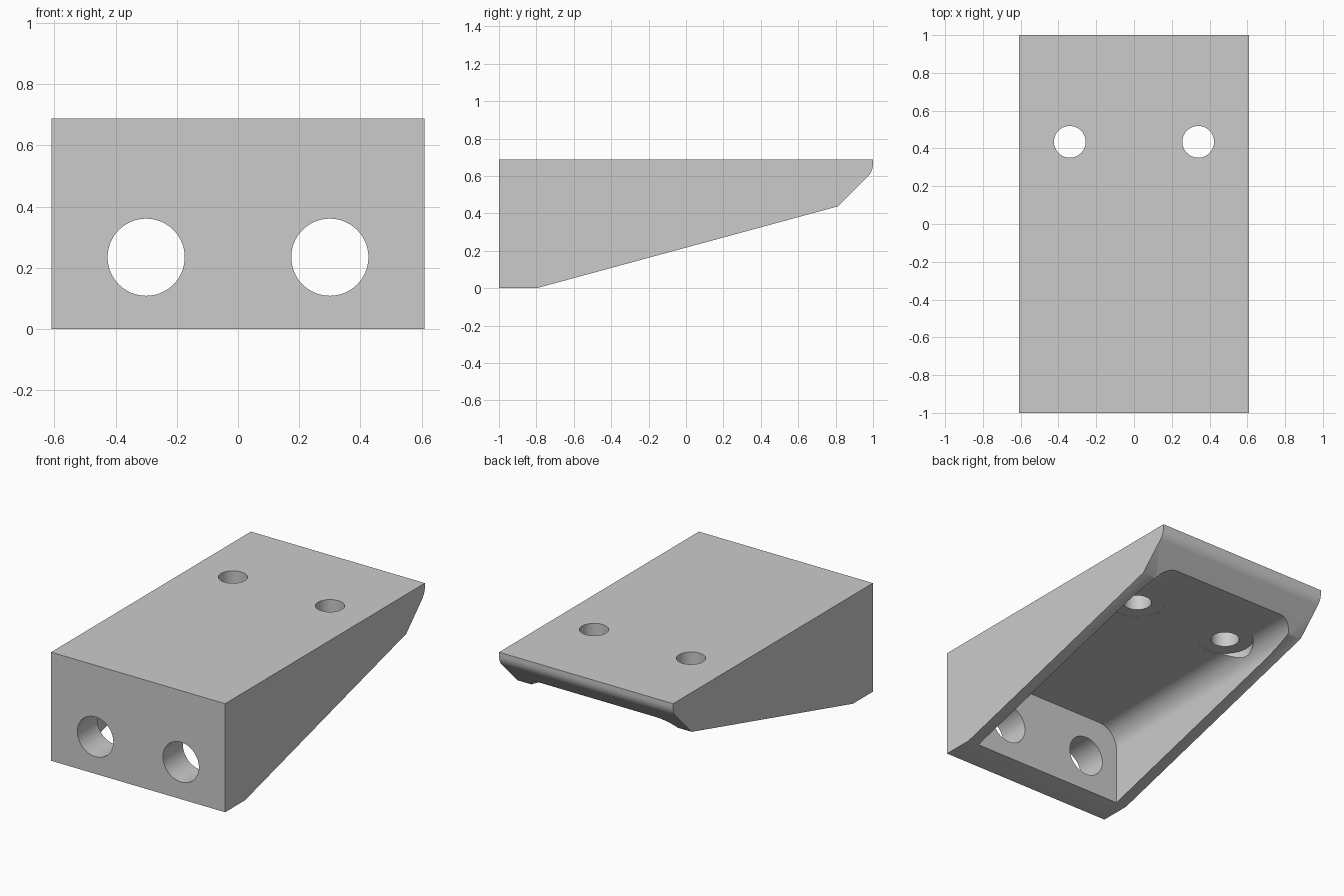
import bpy, bmesh, math
from mathutils import Matrix

if "Cube" in bpy.data.objects:
    bpy.data.objects.remove(bpy.data.objects["Cube"])


def arc(cx, cz, r, a0, a1, n):
    return [(cx + r * math.cos(math.radians(a0 + (a1 - a0) * i / n)),
             cz + r * math.sin(math.radians(a0 + (a1 - a0) * i / n))) for i in range(n + 1)]


def extrude(name, points, vector):
    """Solid made by sweeping a closed planar outline along a vector."""
    bm = bmesh.new()
    face = bm.faces.new([bm.verts.new(p) for p in points])
    new = bmesh.ops.extrude_face_region(bm, geom=[face])["geom"]
    bmesh.ops.translate(bm, vec=vector, verts=[v for v in new if isinstance(v, bmesh.types.BMVert)])
    bmesh.ops.recalc_face_normals(bm, faces=bm.faces)
    return finish(name, bm)


def cylinder(name, radius, length, centre, along_y=False):
    bm = bmesh.new()
    turn = Matrix.Rotation(math.pi / 2, 4, 'X') if along_y else Matrix()
    bmesh.ops.create_cone(bm, cap_ends=True, segments=64, radius1=radius, radius2=radius,
                          depth=length, matrix=Matrix.Translation(centre) @ turn)
    return finish(name, bm)


def finish(name, bm):
    mesh = bpy.data.meshes.new(name)
    bm.to_mesh(mesh)
    bm.free()
    obj = bpy.data.objects.new(name, mesh)
    bpy.context.collection.objects.link(obj)
    return obj


def cut(target, cutter):
    cutter.hide_render = True
    mod = target.modifiers.new(cutter.name, 'BOOLEAN')
    mod.operation, mod.solver, mod.object = 'DIFFERENCE', 'EXACT', cutter
    bpy.context.view_layer.objects.active = target
    bpy.ops.object.modifier_apply(modifier=mod.name)
    bpy.data.objects.remove(cutter)


# Wedge body: side profile with a sloping underside, 45 degree chamfer and rounded lip
W, H = 0.61, 0.688
lip_r = 0.097
lip = arc(1 - lip_r, 0.665, lip_r, -45, 0, 12)
profile = [(-1, 0), (-0.8, 0), (0.813, 0.438)] + lip + [(1, H), (-1, H)]
body = extrude("wedge_bracket", [(-W, y, z) for y, z in profile], (2 * W, 0, 0))

# Hollow underside: rounded-top channel open below and at the back chamfer
cw, top, r = 0.535, 0.5, 0.135
section = ([(-cw, -0.3), (cw, -0.3)] + arc(cw - r, top - r, r, 0, 90, 20)
           + arc(-cw + r, top - r, r, 90, 180, 20))
cut(body, extrude("channel_cutter", [(x, -0.8, z) for x, z in section], (0, 2.2, 0)))

# Front cable holes, top screw holes and their head clearances
for s in (-1, 1):
    cut(body, cylinder("front_hole", 0.126, 0.4, (s * 0.3, -0.9, 0.235), True))
    cut(body, cylinder("head_clearance", 0.167, 0.501, (s * 0.34, 0.435, 0.2505)))
    cut(body, cylinder("screw_hole", 0.084, 0.6, (s * 0.34, 0.435, 0.6)))

# Smooth curved surfaces, keep hard edges
bpy.ops.object.select_all(action='DESELECT')
body.select_set(True)
bpy.context.view_layer.objects.active = body
bpy.ops.object.shade_smooth_by_angle(angle=math.radians(30))
